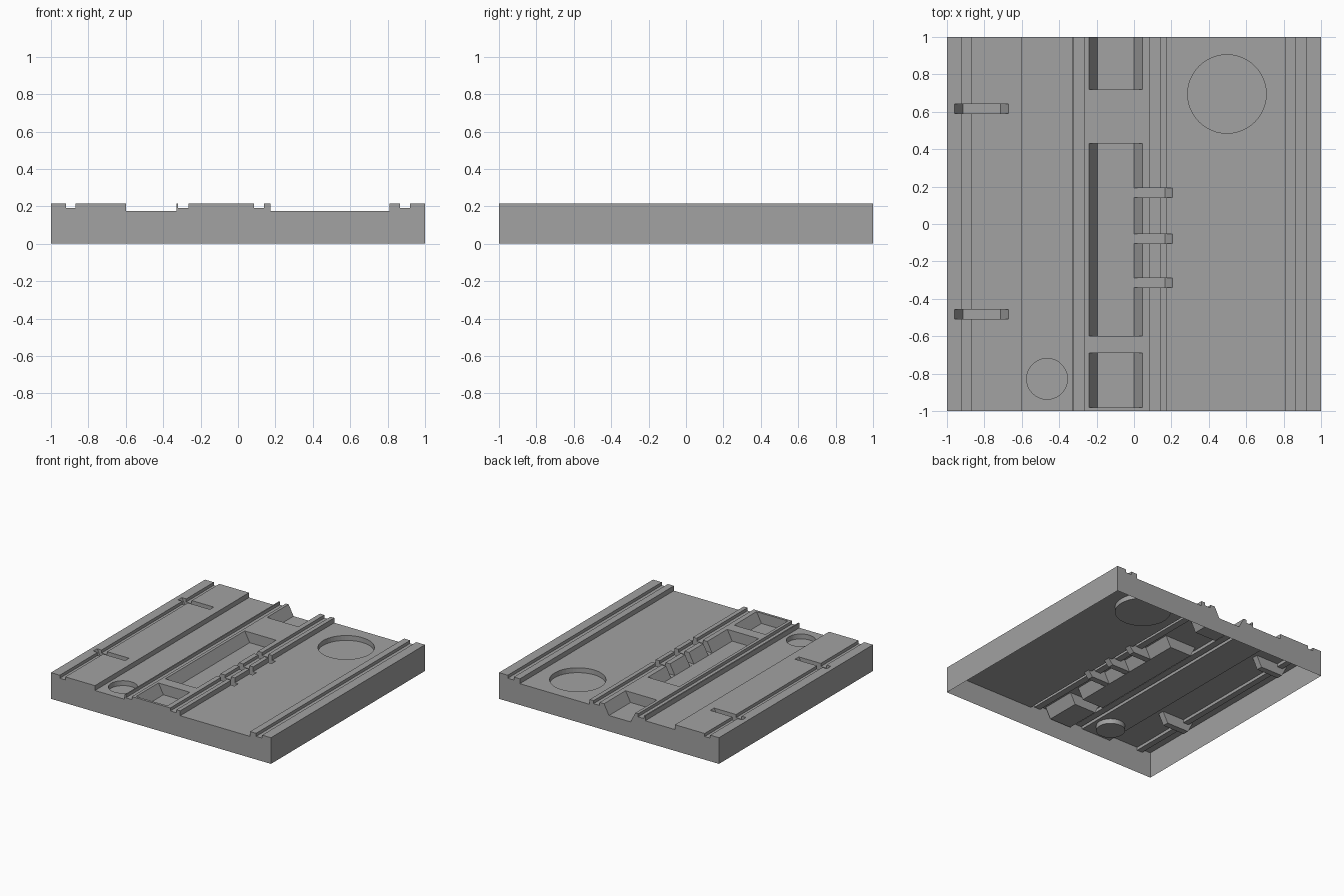
import bpy, bmesh, math

if "Cube" in bpy.data.objects:
    bpy.data.objects.remove(bpy.data.objects["Cube"])

TOP, LOW, GROOVE, PIT = 0.215, 0.175, 0.19, 0.13

grey = bpy.data.materials.new("panel grey")
grey.diffuse_color = (0.36, 0.36, 0.36, 1)
grey.use_nodes = True
grey.node_tree.nodes["Principled BSDF"].inputs["Base Color"].default_value = grey.diffuse_color


def finish(bm, name):
    bmesh.ops.recalc_face_normals(bm, faces=bm.faces)
    mesh = bpy.data.meshes.new(name)
    bm.to_mesh(mesh)
    bm.free()
    mesh.materials.append(grey)
    ob = bpy.data.objects.new(name, mesh)
    bpy.context.collection.objects.link(ob)
    return ob


def extrude_profile(name, points, y0, y1):
    """Extrude an (x, z) outline along y."""
    bm = bmesh.new()
    face = bm.faces.new([bm.verts.new((x, y0, z)) for x, z in points])
    out = bmesh.ops.extrude_face_region(bm, geom=[face])
    for v in out["geom"]:
        if isinstance(v, bmesh.types.BMVert):
            v.co.y = y1
    return finish(bm, name)


def disc(name, x, y, r, z):
    bm = bmesh.new()
    bmesh.ops.create_cone(bm, cap_ends=True, segments=48, radius1=r, radius2=r, depth=0.2)
    bmesh.ops.translate(bm, verts=bm.verts, vec=(x, y, z + 0.1))
    return finish(bm, name)


# Floor panel: stepped cross-section with grooves and sunken lanes
steps = [(-1, TOP), (-0.92, GROOVE), (-0.87, TOP), (-0.60, LOW), (-0.33, TOP),
         (-0.32, GROOVE), (-0.265, TOP), (0.085, GROOVE), (0.14, TOP),
         (0.175, LOW), (0.81, TOP), (0.865, GROOVE), (0.92, TOP)]
outline = [(-1, 0)]
for i, (x, z) in enumerate(steps):
    end = steps[i + 1][0] if i + 1 < len(steps) else 1
    outline += [(x, z), (end, z)]
outline.append((1, 0))
panel = extrude_profile("floor_panel", outline, -1, 1)

cutters = []

# Pits with sloping long sides (the rear one runs out of the back edge)
pit = [(-0.24, 0.3), (-0.24, TOP), (-0.195, PIT), (0, PIT), (0.045, TOP), (0.045, 0.3)]
for y0, y1 in ((0.72, 1.1), (-0.60, 0.43), (-0.98, -0.69)):
    cutters.append(extrude_profile("pit_cutter", pit, y0, y1))

# Short channels from the long pit across the rail
z = PIT + 0.001
channel = [(-0.03, 0.3), (-0.03, z), (0.165, z), (0.205, LOW), (0.205, 0.3)]
for y in (0.168, -0.078, -0.315):
    cutters.append(extrude_profile("channel_cutter", channel, y - 0.025, y + 0.025))

# Slots on the left lane
slot = [(-0.96, 0.3), (-0.96, TOP), (-0.915, PIT), (-0.715, PIT), (-0.67, TOP), (-0.67, 0.3)]
for y in (0.617, -0.483):
    cutters.append(extrude_profile("slot_cutter", slot, y - 0.025, y + 0.025))

# Round recesses
cutters.append(disc("large_recess_cutter", 0.497, 0.695, 0.21, LOW - 0.04))
cutters.append(disc("small_recess_cutter", -0.465, -0.828, 0.109, LOW - 0.04))

# Cut everything
bpy.context.view_layer.objects.active = panel
for c in cutters:
    c.hide_render = True
    mod = panel.modifiers.new("cut", 'BOOLEAN')
    mod.operation = 'DIFFERENCE'
    mod.solver = 'EXACT'
    mod.object = c
    bpy.ops.object.modifier_apply(modifier=mod.name)
for c in cutters:
    bpy.data.objects.remove(c)

# Open underside
bm = bmesh.new()
bm.from_mesh(panel.data)
under = [f for f in bm.faces if f.calc_center_median().z < 0.001]
bmesh.ops.delete(bm, geom=under, context='FACES')
bm.to_mesh(panel.data)
bm.free()
